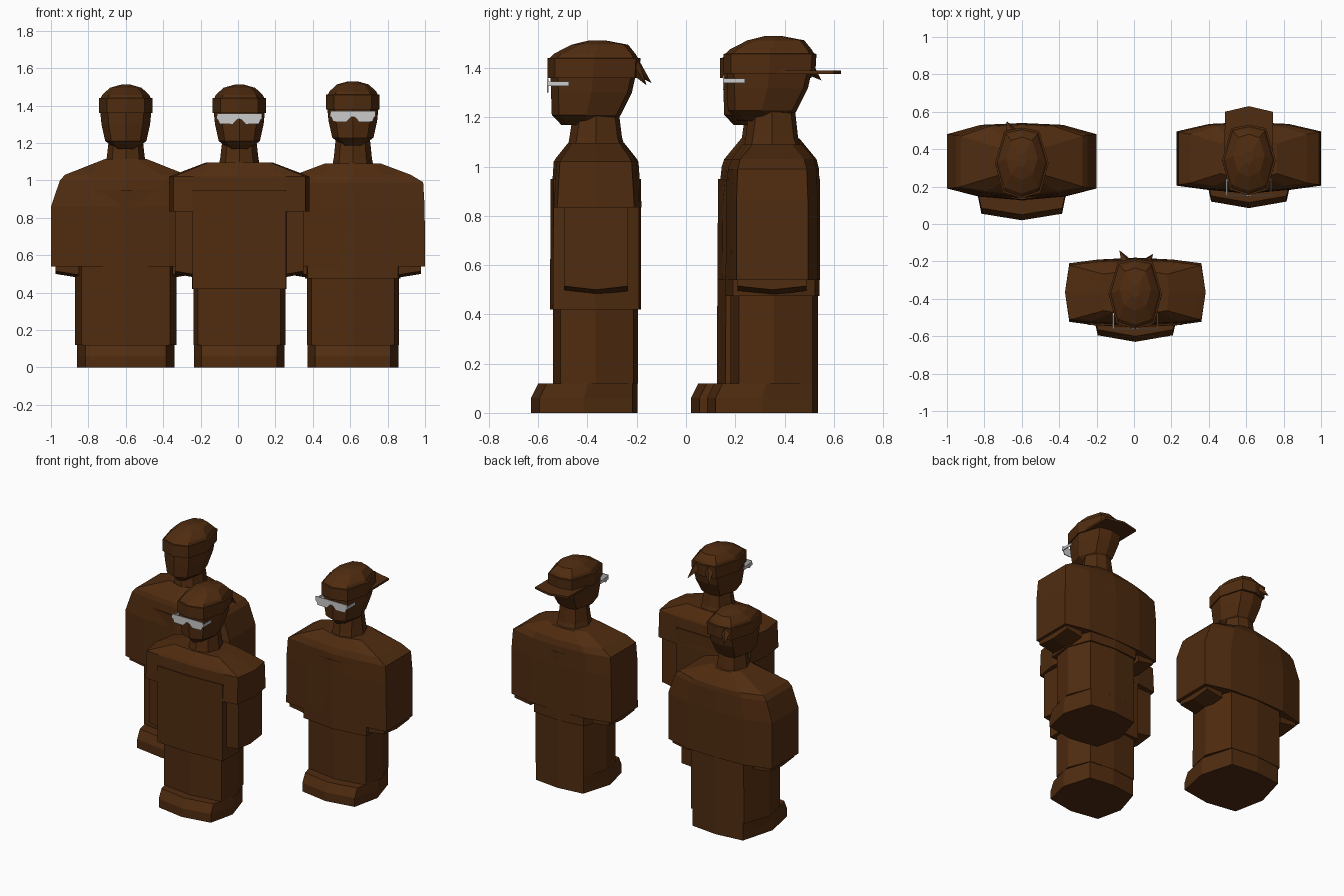
import bpy, bmesh

if "Cube" in bpy.data.objects:
    bpy.data.objects.remove(bpy.data.objects["Cube"])

brown = bpy.data.materials.new("brown")
brown.diffuse_color = (0.08, 0.025, 0.005, 1)
brown.use_nodes = True
brown.node_tree.nodes["Principled BSDF"].inputs["Base Color"].default_value = brown.diffuse_color


def finish(name, bm, loc, mat=brown):
    bmesh.ops.recalc_face_normals(bm, faces=bm.faces)
    me = bpy.data.meshes.new(name)
    bm.to_mesh(me)
    bm.free()
    ob = bpy.data.objects.new(name, me)
    ob.location = loc
    if mat:
        me.materials.append(mat)
    bpy.context.collection.objects.link(ob)
    return ob


def loft(name, loc, rings):
    """Rings are (z, half profile from front centre to back centre), mirrored in x."""
    bm = bmesh.new()
    rows = []
    for z, half in rings:
        full = half + [(-x, y) for x, y in half[-2:0:-1]]
        rows.append([bm.verts.new((x, y, z)) for x, y in full])
    for a, b in zip(rows, rows[1:]):
        n = len(a)
        for i in range(n):
            j = (i + 1) % n
            bm.faces.new((a[i], a[j], b[j], b[i]))
    bm.faces.new(rows[0][::-1])
    bm.faces.new(rows[-1])
    return finish(name, bm, loc)


def hull(name, loc, pts, mat=brown):
    bm = bmesh.new()
    for p in pts:
        bm.verts.new(p)
    bmesh.ops.convex_hull(bm, input=bm.verts[:])
    return finish(name, bm, loc, mat)


def prism(name, loc, outline, axis, a, b, mat=brown):
    """Flat outline given thickness a..b along y or z."""
    bm = bmesh.new()
    put = (lambda u, v, t: (u, t, v)) if axis == "y" else (lambda u, v, t: (u, v, t))
    r0 = [bm.verts.new(put(u, v, a)) for u, v in outline]
    r1 = [bm.verts.new(put(u, v, b)) for u, v in outline]
    bm.faces.new(r0)
    bm.faces.new(r1)
    for i in range(len(r0)):
        j = (i + 1) % len(r0)
        bm.faces.new((r0[i], r0[j], r1[j], r1[i]))
    return finish(name, bm, loc, mat)


def oct8(hw, f, b, kf=0.7, d=0.03, kb=0.65):
    """Eight-sided section, pointed at front and back."""
    return [(0, f), (hw * kf, f + d), (hw, (f + b) / 2), (hw * kb, b - d * 0.6), (0, b)]


def wide(hw, f, b, side):
    """Section through chest and both sleeves."""
    return [(0, f), (hw * 0.58, f + 0.02), (hw, -side), (hw, side),
            (hw * 0.55, b - 0.01), (0, b)]


def short(s, t):
    """Section through the short sleeved shirt."""
    return [(x * s, y * t) for x, y in ((0, -.185), (.25, -.172), (.353, -.158),
            (.376, 0), (.353, .155), (.2, .175), (0, .185))]


def feet_and_neck(loc, hw, toe, back, z):
    loft("feet", loc, [(0, oct8(hw, toe, back, .83, .035, .75)),
                       (.06, oct8(hw, toe, back, .83, .035, .75)),
                       (.12, oct8(hw, toe + .03, back, .83, .035, .75))])
    loft("neck", loc, [(1.05, oct8(.115, -.12, .125)), (1.12, oct8(.102, -.108, .105)),
                       (1.24 + z, oct8(.088, -.09, .09))])


def head(loc, z):
    loft("head", loc, [(1.168 + z, oct8(.05, -.14, .07)), (1.21 + z, oct8(.11, -.18, .1)),
                       (1.3 + z, oct8(.13, -.183, .145)), (1.38 + z, oct8(.138, -.185, .163))])
    # band and crown of the head covering
    loft("head_cover", loc, [(1.36 + z, oct8(.143, -.197, .175)),
                             (1.44 + z, oct8(.143, -.197, .18)),
                             (1.441 + z, oct8(.133, -.188, .17)),
                             (1.458 + z, oct8(.125, -.172, .16)),
                             (1.495 + z, oct8(.085, -.1, .13)),
                             (1.512 + z, oct8(.025, -.03, .04, .7, .01))])


def knot_tail(loc, x, tip):
    hull("knot_tail", loc, [(x - .035, .16, 1.41), (x + .035, .16, 1.40),
                            (x, .17, 1.44), (x, .14, 1.38), tip])


def glasses(loc, z):
    half = [(0, 1.358), (.12, 1.358), (.12, 1.34), (.105, 1.302), (.035, 1.3), (.012, 1.325),
            (0, 1.328)]
    for s in (-1, 1):
        prism("lens", loc, [(u * s, v + z) for u, v in half], "y", -.2, -.194, None)
        hull("temple", loc, [(s * x, y, h + z) for x in (.115, .122)
                             for y in (-.2, -.11) for h in (1.327, 1.345)], None)


def arms(loc, x0, x1, top, depth):
    for s in (-1, 1):
        hull("arm", loc, [(s * x, y, top) for x in (x0, x1) for y in (-depth, depth)] +
             [(s * x1, y, .515) for y in (-depth, depth)] +
             [(s * x0, y, .495) for y in (-depth, depth)] +
             [(s * x1, 0, .5), (s * x0, 0, .48)])


# --- left figure: long robe, knotted head cloth ---
L = (-.6, .335, 0)
feet_and_neck(L, .26, -.315, .195, 0)
loft("robe", L, [(.12, oct8(.272, -.21, .198, .87, .035, .75)),
                 (.95, oct8(.272, -.205, .2, .87, .035, .75))])
loft("robe_sleeves", L, [(.54, wide(.4, -.208, .205, .145)), (.86, wide(.4, -.205, .205, .145)),
                         (1.0, wide(.352, -.19, .2, .14)), (1.03, wide(.325, -.18, .195, .135)),
                         (1.115, wide(.11, -.11, .125, .07))])
arms(L, .25, .375, .6, .135)
head(L, 0)
knot_tail(L, -.05, (-.08, .215, 1.35))

# --- middle figure: short sleeved shirt, head cloth, glasses ---
M = (.007, -.365, 0)
feet_and_neck(M, .242, -.265, .168, 0)
loft("trousers", M, [(.12, oct8(.246, -.175, .17, .9, .03, .75)),
                     (.45, oct8(.246, -.175, .17, .9, .03, .75))])
loft("shirt", M, [(.42, oct8(.253, -.187, .182, .99, .012, .8)),
                  (.95, oct8(.253, -.185, .182, .99, .012, .8))])
loft("shirt_sleeves", M, [(.835, short(1, 1)), (1.02, short(1, .93)), (1.035, short(.9, .88)),
                          (1.095, short(.48, .62))])
arms(M, .23, .343, .9, .13)
head(M, 0)
knot_tail(M, -.04, (-.085, .225, 1.34))
knot_tail(M, .05, (.095, .205, 1.33))
glasses(M, 0)

# --- right figure: jacket, cap turned backwards, glasses ---
R = (.614, .35, 0)
feet_and_neck(R, .243, -.265, .185, .015)
loft("trousers", R, [(.12, oct8(.246, -.17, .185, .9, .035, .75)),
                     (.5, oct8(.246, -.17, .185, .9, .035, .75))])
loft("jacket", R, [(.475, oct8(.255, -.19, .192, .95, .03, .75)),
                   (.95, oct8(.255, -.185, .195, .95, .03, .75))])
loft("jacket_sleeves", R, [(.54, wide(.386, -.187, .195, .145)), (.86, wide(.384, -.185, .195, .145)),
                           (.99, wide(.376, -.18, .19, .14)), (1.03, wide(.31, -.165, .18, .13)),
                           (1.09, wide(.15, -.12, .13, .08))])
arms(R, .24, .365, .6, .14)
head(R, .018)
prism("cap_brim", R, [(-.13, .02), (.13, .02), (.128, .25), (0, .28), (-.128, .25)], "z", 1.376, 1.39)
glasses(R, .012)
